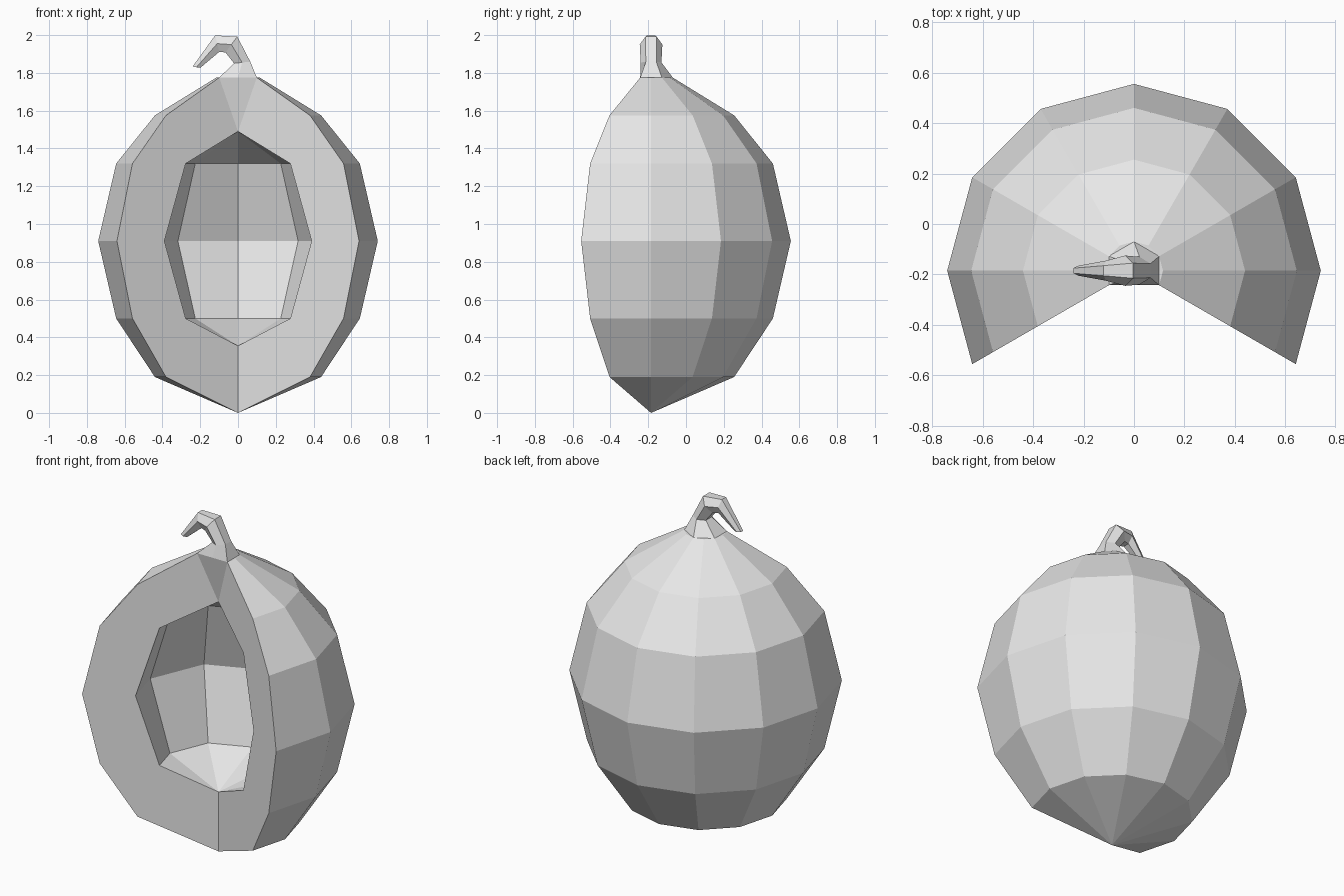
import bpy, bmesh
from math import sin, cos, radians
from mathutils import Vector

cube = bpy.data.objects.get("Cube")
if cube:
    bpy.data.objects.remove(cube)

AXIS_Y = -0.185

grey = bpy.data.materials.new("light_grey")
grey.use_nodes = True
grey.diffuse_color = (0.8, 0.8, 0.8, 1)
grey.node_tree.nodes["Principled BSDF"].inputs["Base Color"].default_value = (0.8, 0.8, 0.8, 1)


def make_object(name, bm):
    bmesh.ops.remove_doubles(bm, verts=bm.verts, dist=0.0005)
    bmesh.ops.recalc_face_normals(bm, faces=bm.faces)
    mesh = bpy.data.meshes.new(name)
    bm.to_mesh(mesh)
    bm.free()
    mesh.materials.append(grey)
    obj = bpy.data.objects.new(name, mesh)
    bpy.context.collection.objects.link(obj)
    return obj


def column(bm, profile, angle):
    """Profile of (radius, height) turned to an angle about the upright axis."""
    a = radians(angle)
    return [bm.verts.new((r * cos(a), AXIS_Y + r * sin(a), z)) for r, z in profile]


def skin(bm, columns):
    for a, b in zip(columns, columns[1:]):
        for i in range(len(a) - 1):
            quad = [a[i], b[i], b[i + 1], a[i + 1]]
            # Collapse the quads that touch the axis into triangles
            if (a[i].co - b[i].co).length < 1e-4:
                quad.remove(b[i])
            if (a[i + 1].co - b[i + 1].co).length < 1e-4:
                quad.remove(b[i + 1])
            bm.faces.new(quad)


# Faceted shell with an open wedge at the front and a hollow inside
outer = [(0, 0), (0.44, 0.19), (0.645, 0.5), (0.74, 0.91),
         (0.645, 1.32), (0.44, 1.575), (0.115, 1.775)]
inner = [(0, 0.355), (0.32, 0.5), (0.45, 0.91), (0.32, 1.32), (0, 1.49)]

bm = bmesh.new()
outside = [column(bm, outer, a) for a in range(-30, 211, 30)]
hollow = [column(bm, inner, a) for a in (-30, 0, 45, 90, 135, 180, 210)]
skin(bm, outside)
skin(bm, hollow)

# Cut walls joining the outside to the hollow
for o, i in ((outside[0], hollow[0]), (outside[-1], hollow[-1])):
    bm.faces.new([o[0], o[1], o[2], i[1], i[0]])
    for k in (2, 3, 4):
        bm.faces.new([o[k], o[k + 1], i[k], i[k - 1]])
    bm.faces.new([o[5], o[6], i[4]])
bm.faces.new([outside[0][6], outside[-1][6], hollow[0][4]])
bm.faces.new([c[6] for c in outside])
make_object("shell", bm)

# Hooked stem: centre x, centre z, outward direction (x, z), half width, half depth
stem_rings = [
    (0.0, 1.775, (1, 0), 0.115, 0.115),
    (0.022, 1.855, (1, 0.1), 0.05, 0.055),
    (-0.035, 1.95, (0.6, 0.8), 0.06, 0.06),
    (-0.11, 1.955, (-0.25, 1), 0.052, 0.04),
    (-0.22, 1.83, (-1, 0.15), 0.024, 0.02),
]
bm = bmesh.new()
rings = []
for x, z, d, width, depth in stem_rings:
    out = Vector((d[0], 0, d[1])).normalized()
    ring = []
    for angle in range(-30, 330, 60):
        a = radians(angle)
        # Keep the foot flush with the open front
        across = max(sin(a), -0.5) if not rings else sin(a)
        p = Vector((x, AXIS_Y, z)) + out * width * cos(a)
        p.y += depth * across
        ring.append(bm.verts.new(p))
    rings.append(ring)
for a, b in zip(rings, rings[1:]):
    for i in range(6):
        j = (i + 1) % 6
        bm.faces.new([a[i], a[j], b[j], b[i]])
bm.faces.new(rings[0])
bm.faces.new(rings[-1])
make_object("stem", bm)
